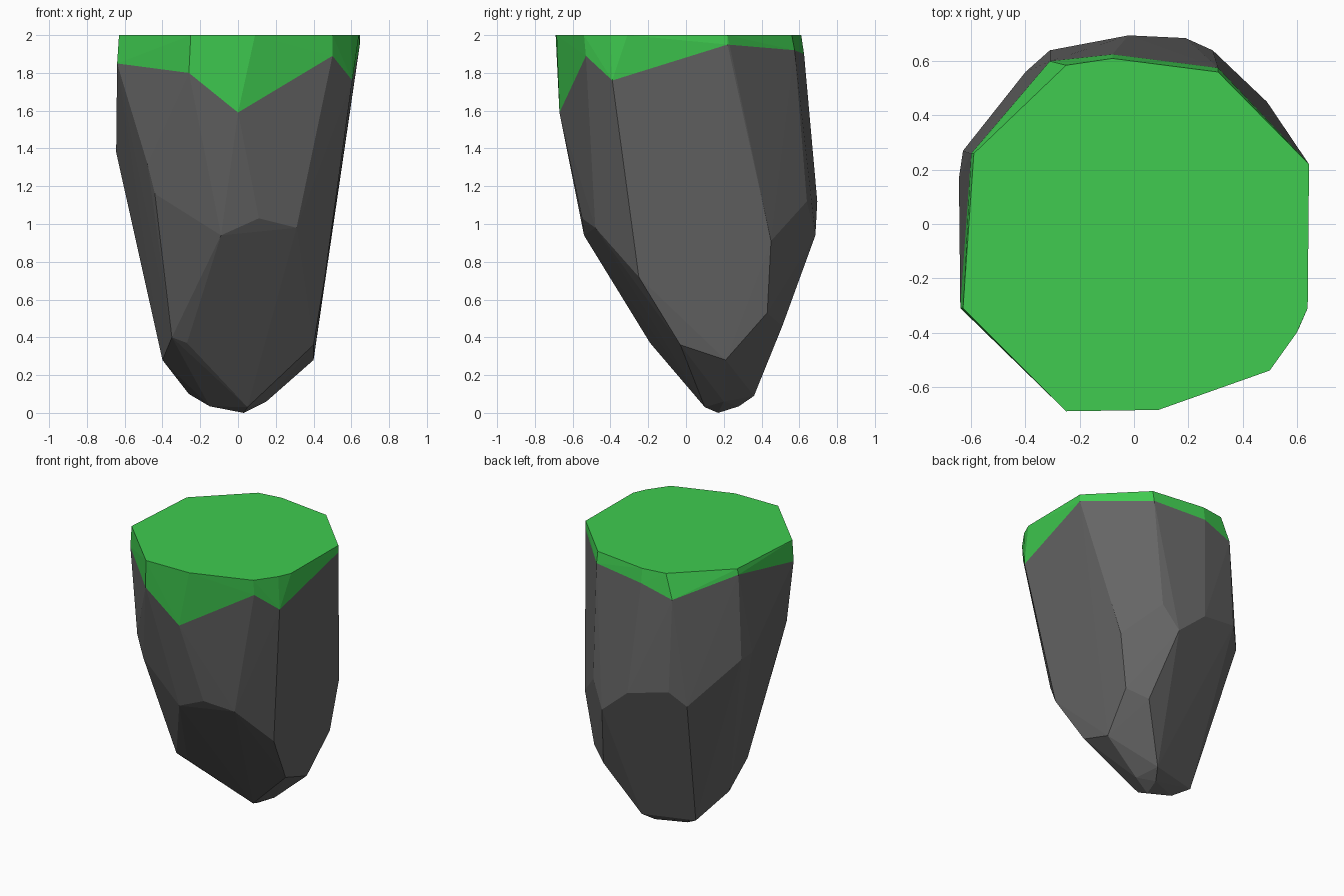
import bpy, bmesh
from math import atan2, pi
from mathutils import Vector

if "Cube" in bpy.data.objects:
    bpy.data.objects.remove(bpy.data.objects["Cube"])

# flat top outline (z = 2)
TOP = [(-.25, -.69), (.09, -.685), (.5, -.54), (.6, -.4), (.64, -.31), (.645, .22),
       (.31, .56), (-.08, .61), (-.25, .585), (-.59, .26), (-.63, -.31)]

# zigzag lower edge of the grass, counter-clockwise
RIM = [(-.64, -.31, 1.85), (-.26, -.68, 1.8), (0, -.67, 1.59), (.5, -.53, 1.89),
       (.605, -.39, 1.76), (.645, .22, 1.95), (.31, .575, 1.92), (-.08, .625, 1.9),
       (-.31, .6, 1.83), (-.6, .26, 1.96)]

# corners of the rock facets, from upper to lower
ROCK = [(-.645, .17, 1.38), (-.63, .27, 1.36), (-.48, -.46, 1.32), (-.44, -.45, 1.16),
        (-.31, .64, 1.18), (-.02, .695, 1.12), (.29, .64, 1.12), (-.4, .56, 1.07),
        (-.09, -.54, .94), (.11, -.55, 1.03), (.31, -.48, .98), (.19, .685, .94),
        (.49, .45, .91), (.46, -.25, .72), (.43, .43, .53), (.3, .51, .46),
        (-.35, -.2, .4), (-.27, -.19, .37), (.4, -.03, .36), (.4, .21, .28),
        (-.4, .08, .28), (-.26, .26, .1), (.1, .36, .09), (.15, .2, .06),
        (-.15, .2, .035), (.05, .1, .03), (.05, .28, .035), (.03, .17, 0)]


def material(name, rgb):
    mat = bpy.data.materials.new(name)
    mat.diffuse_color = (*rgb, 1)
    mat.use_nodes = True
    mat.node_tree.nodes["Principled BSDF"].inputs["Base Color"].default_value = mat.diffuse_color
    return mat


def cut(bm, faces, point, normal):
    geom = set(faces)
    for f in faces:
        geom.update(f.edges)
        geom.update(f.verts)
    bmesh.ops.bisect_plane(bm, geom=list(geom), dist=1e-5, plane_co=point, plane_no=normal)


def in_sector(face, a, b):
    c = face.calc_center_median()
    return (atan2(c.y, c.x) - a) % (2 * pi) < (b - a) % (2 * pi)


# rock body: faceted convex shell
bm = bmesh.new()
for p in [(x, y, 2) for x, y in TOP] + RIM + ROCK:
    bm.verts.new(p)
hull = bmesh.ops.convex_hull(bm, input=bm.verts[:])
loose = [v for v in bm.verts if not v.link_faces]
bmesh.ops.delete(bm, geom=loose, context='VERTS')

# grass: split the shell into sectors, then along each slanted rim line
rim = [Vector(p) for p in RIM]
for p in rim:
    cut(bm, bm.faces[:], (0, 0, 0), Vector((-p.y, p.x, 0)).normalized())
for p, q in zip(rim, rim[1:] + rim[:1]):
    a, b = atan2(p.y, p.x), atan2(q.y, q.x)
    mid = (p + q) / 2
    normal = Vector((mid.x, mid.y, 0)).cross(q - p).normalized()
    if normal.z < 0:
        normal.negate()
    cut(bm, [f for f in bm.faces if in_sector(f, a, b)], p, normal)
    for f in bm.faces:
        if in_sector(f, a, b) and (f.calc_center_median() - p).dot(normal) > 0:
            f.material_index = 1
bmesh.ops.recalc_face_normals(bm, faces=bm.faces[:])

mesh = bpy.data.meshes.new("rock")
bm.to_mesh(mesh)
bm.free()
mesh.materials.append(material("stone", (.13, .13, .13)))
mesh.materials.append(material("grass", (.05, .6, .08)))
rock = bpy.data.objects.new("grassy_rock", mesh)
bpy.context.collection.objects.link(rock)
